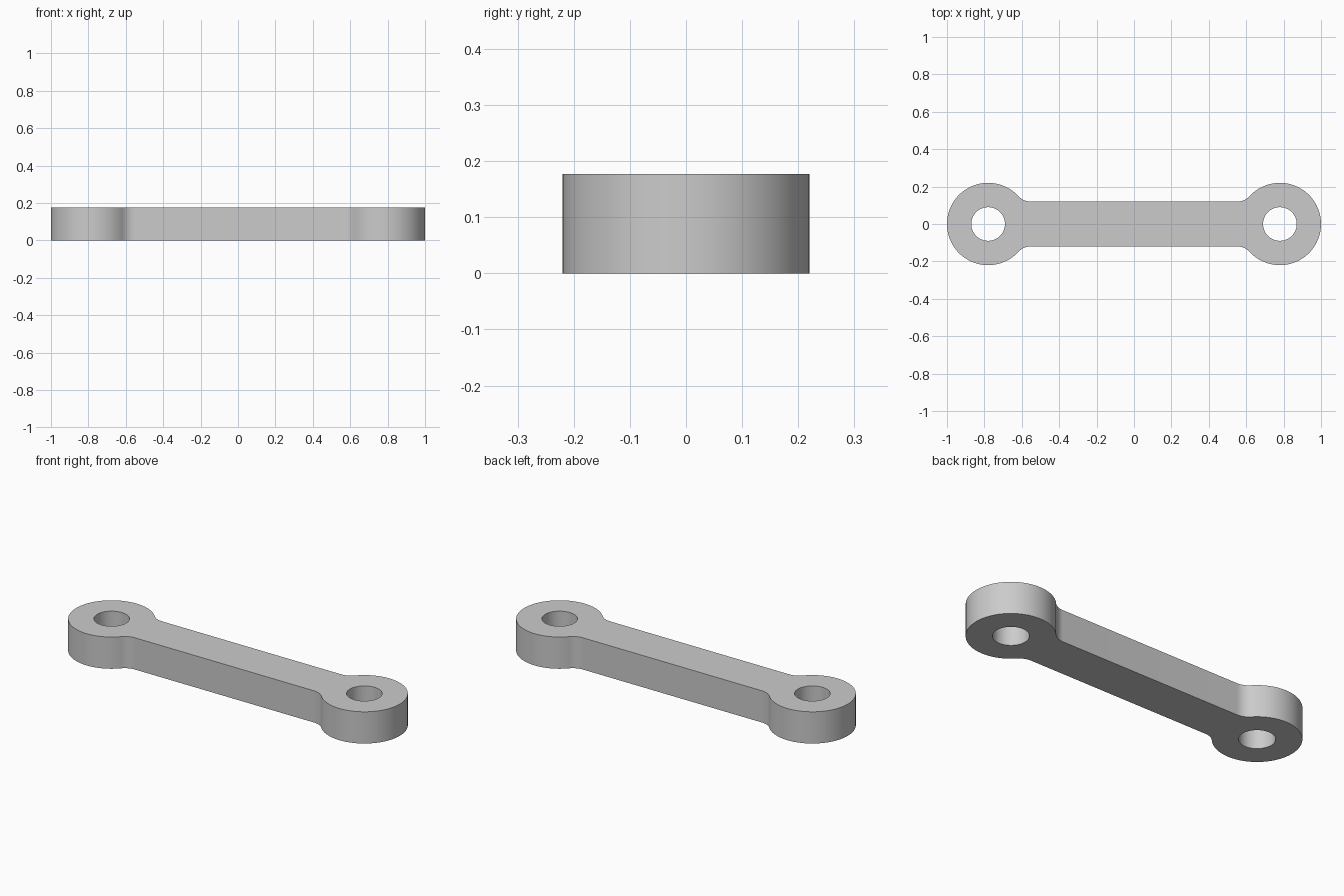
import bpy
import bmesh
from math import sin, cos, pi, sqrt, atan2, radians

cube = bpy.data.objects.get("Cube")
if cube:
    bpy.data.objects.remove(cube, do_unlink=True)

EYE_X, EYE_R, HOLE_R = 0.78, 0.22, 0.09
BAR_HALF, FILLET, HEIGHT = 0.12, 0.09, 0.177


def arc(cx, cy, r, start, end, steps):
    """Points along a circular arc."""
    angles = [start + (end - start) * i / steps for i in range(steps + 1)]
    return [(cx + r * cos(a), cy + r * sin(a)) for a in angles]


# One quarter of the outline: bar edge, fillet, then round eye to its tip
fillet_y = BAR_HALF + FILLET
fillet_dx = sqrt((EYE_R + FILLET) ** 2 - fillet_y ** 2)
join = atan2(fillet_y, -fillet_dx)
quarter = arc(EYE_X - fillet_dx, fillet_y, FILLET, -pi / 2, join - pi, 12)
quarter += arc(EYE_X, 0, EYE_R, join, 0, 36)[1:]

# Mirror the quarter into the whole closed outline
half = quarter + [(x, -y) for x, y in reversed(quarter[:-1])]
outline = half + [(-x, -y) for x, y in half]

# Filled flat curve with two pin holes, extruded to the full height
curve = bpy.data.curves.new("link_profile", "CURVE")
curve.dimensions = "2D"
curve.fill_mode = "BOTH"
curve.extrude = HEIGHT / 2
holes = [arc(s * EYE_X, 0, HOLE_R, 0, 2 * pi, 48)[:-1] for s in (-1, 1)]
for loop in [outline] + holes:
    spline = curve.splines.new("POLY")
    spline.points.add(len(loop) - 1)
    for point, (x, y) in zip(spline.points, loop):
        point.co = (x, y, 0, 1)
    spline.use_cyclic_u = True

profile = bpy.data.objects.new("link_profile", curve)
bpy.context.collection.objects.link(profile)
bpy.context.view_layer.update()
evaluated = profile.evaluated_get(bpy.context.evaluated_depsgraph_get())
mesh = bpy.data.meshes.new_from_object(evaluated)
bpy.data.objects.remove(profile, do_unlink=True)

# Weld the caps to the walls and stand the part on the ground
bm = bmesh.new()
bm.from_mesh(mesh)
bmesh.ops.remove_doubles(bm, verts=bm.verts, dist=0.0001)
bmesh.ops.translate(bm, verts=bm.verts, vec=(0, 0, HEIGHT / 2))
bmesh.ops.recalc_face_normals(bm, faces=bm.faces)
bm.to_mesh(mesh)
bm.free()

# Plain grey metal
grey = bpy.data.materials.new("light_grey")
grey.use_nodes = True
colour = (0.6, 0.6, 0.6, 1)
grey.diffuse_color = colour
grey.node_tree.nodes["Principled BSDF"].inputs["Base Color"].default_value = colour
mesh.materials.clear()
mesh.materials.append(grey)

link = bpy.data.objects.new("connecting_link", mesh)
bpy.context.collection.objects.link(link)
bpy.ops.object.select_all(action="DESELECT")
link.select_set(True)
bpy.context.view_layer.objects.active = link
bpy.ops.object.shade_smooth_by_angle(angle=radians(30))
